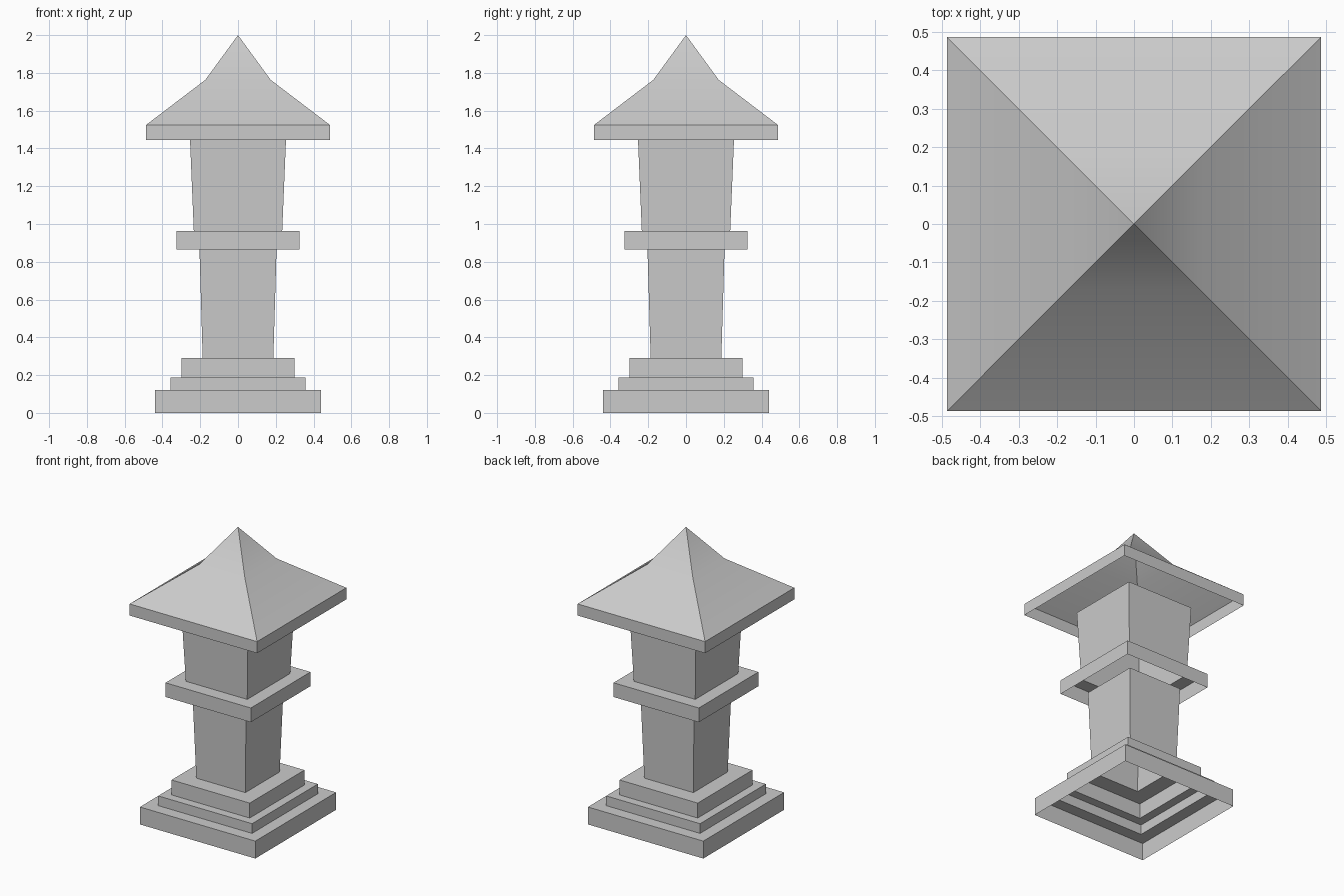
import bpy
import bmesh
import math

cube = bpy.data.objects.get("Cube")
if cube:
    bpy.data.objects.remove(cube, do_unlink=True)

# One stone colour for the whole tower
stone = bpy.data.materials.new("grey_stone")
stone.use_nodes = True
grey = (0.6, 0.6, 0.6, 1.0)
stone.diffuse_color = grey
stone.node_tree.nodes["Principled BSDF"].inputs["Base Color"].default_value = grey


def square_shell(name, profile):
    """Open square shell through (half width, height) points; zero width is a peak."""
    bm = bmesh.new()
    rings = []
    for half, z in profile:
        if half == 0:
            rings.append([bm.verts.new((0, 0, z))] * 4)
        else:
            rings.append([bm.verts.new((sx * half, sy * half, z))
                          for sx, sy in ((-1, -1), (1, -1), (1, 1), (-1, 1))])
    for low, high in zip(rings, rings[1:]):
        for i in range(4):
            j = (i + 1) % 4
            corners = [low[i], low[j], high[j], high[i]]
            bm.faces.new(list(dict.fromkeys(corners)))
    mesh = bpy.data.meshes.new(name)
    bm.to_mesh(mesh)
    bm.free()
    mesh.materials.append(stone)
    obj = bpy.data.objects.new(name, mesh)
    bpy.context.collection.objects.link(obj)
    bpy.ops.object.select_all(action="DESELECT")
    obj.select_set(True)
    bpy.context.view_layer.objects.active = obj
    bpy.ops.object.shade_smooth_by_angle(angle=math.radians(30))
    return obj


# Three-stepped base rising into the flared lower tower
square_shell("stepped_base_and_lower_tower", [
    (0.44, 0), (0.44, 0.12), (0.358, 0.12), (0.358, 0.187),
    (0.298, 0.187), (0.298, 0.29), (0.187, 0.29), (0.204, 0.865)])

# Projecting ledge, hollow underneath, and the upper tower
square_shell("ledge_and_upper_tower", [
    (0.325, 0.865), (0.325, 0.963), (0.234, 0.963), (0.254, 1.445)])

# Two-pitch pyramid roof with an upright eave, hollow underneath
square_shell("roof", [
    (0.486, 1.445), (0.486, 1.525), (0.173, 1.763), (0, 2)])
